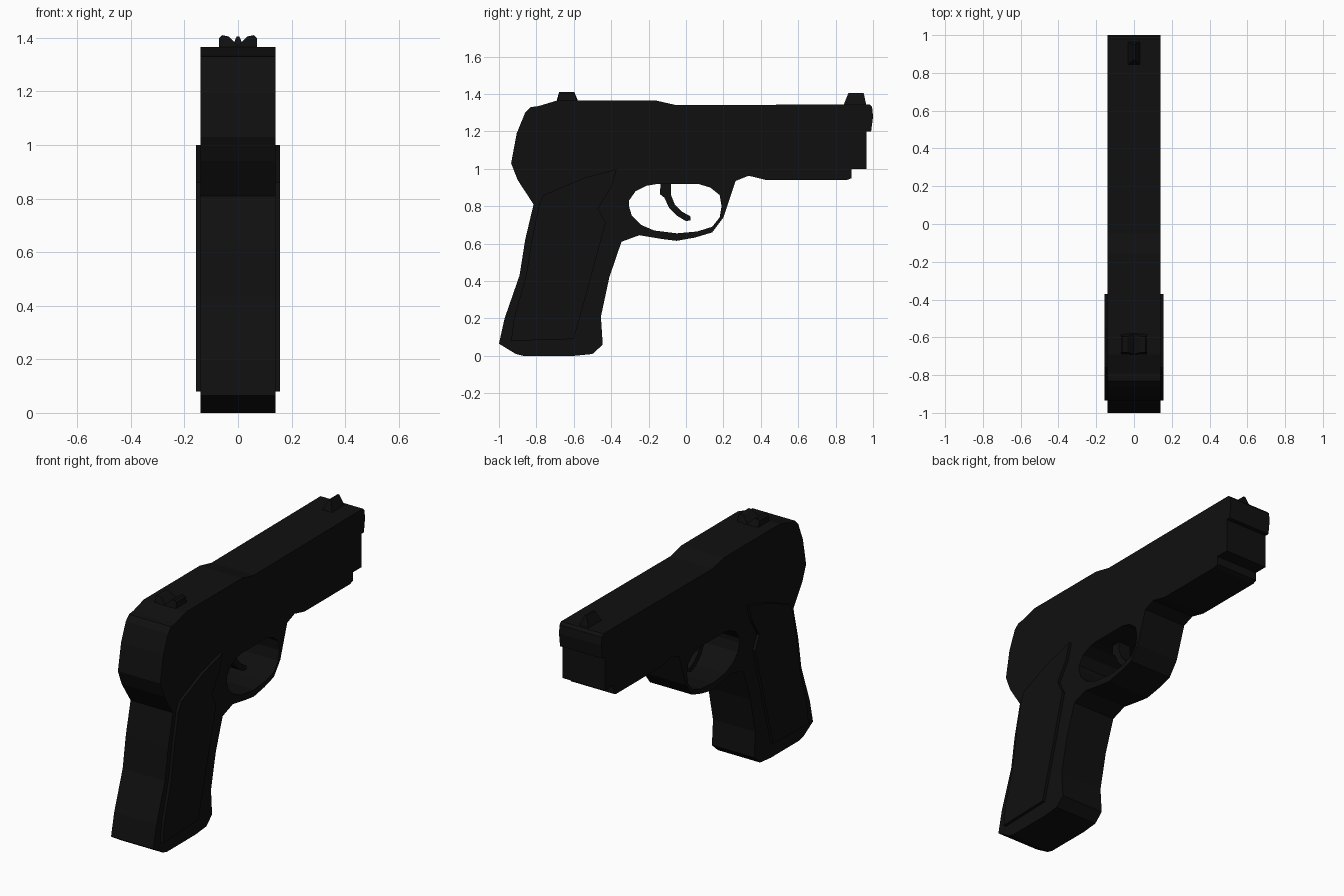
import bpy, bmesh
from mathutils import Vector

black = bpy.data.materials.new("matte black")
black.diffuse_color = (0.005, 0.005, 0.005, 1)


def prism(name, loops, start, depth, axis):
    """Fill an outline (extra loops become holes) and extrude it along axis x or y."""
    bm = bmesh.new()
    for loop in loops:
        if axis == "x":
            vs = [bm.verts.new((start, a, b)) for a, b in loop]
        else:
            vs = [bm.verts.new((a, start, b)) for a, b in loop]
        for i, v in enumerate(vs):
            bm.edges.new((v, vs[(i + 1) % len(vs)]))
    direction = Vector((1, 0, 0)) if axis == "x" else Vector((0, 1, 0))
    bmesh.ops.triangle_fill(bm, use_beauty=True, edges=bm.edges[:], normal=direction)
    ext = bmesh.ops.extrude_face_region(bm, geom=bm.faces[:], use_keep_orig=True)
    moved = [g for g in ext["geom"] if isinstance(g, bmesh.types.BMVert)]
    bmesh.ops.translate(bm, verts=moved, vec=direction * depth)
    bmesh.ops.recalc_face_normals(bm, faces=bm.faces[:])
    me = bpy.data.meshes.new(name)
    bm.to_mesh(me)
    bm.free()
    me.materials.append(black)
    ob = bpy.data.objects.new(name, me)
    bpy.context.collection.objects.link(ob)
    return ob


# Frame, slide, grip and trigger guard as one side silhouette with a finger hole
outline = [
    (-0.83, 1.33), (-0.79, 1.335), (-0.69, 1.365), (-0.16, 1.365), (-0.05, 1.34),
    (0.98, 1.345), (0.995, 1.33), (1.0, 1.28), (0.99, 1.2), (0.965, 1.2),
    (0.965, 1.0), (0.885, 1.0), (0.885, 0.95), (0.86, 0.94), (0.43, 0.94),
    (0.335, 0.963), (0.265, 0.935), (0.24, 0.86), (0.20, 0.74), (0.14, 0.66),
    (0.05, 0.633), (-0.05, 0.615), (-0.13, 0.625), (-0.25, 0.645), (-0.345, 0.61),
    (-0.41, 0.42), (-0.455, 0.21), (-0.445, 0.06), (-0.50, 0.01), (-0.6, 0.0),
    (-0.87, 0.0), (-0.91, 0.01), (-1.0, 0.065), (-0.97, 0.2), (-0.89, 0.43),
    (-0.86, 0.62), (-0.815, 0.81), (-0.9, 0.94), (-0.935, 1.03), (-0.905, 1.19),
    (-0.86, 1.3),
]
hole = [
    (-0.305, 0.83), (-0.27, 0.88), (-0.21, 0.91), (-0.16, 0.918), (0.07, 0.918),
    (0.13, 0.90), (0.18, 0.86), (0.19, 0.80), (0.18, 0.74), (0.14, 0.69),
    (0.06, 0.665), (-0.05, 0.655), (-0.17, 0.67), (-0.24, 0.70), (-0.29, 0.75),
    (-0.305, 0.80),
]
prism("body", [outline, hole], -0.14, 0.28, "x")

# Raised grip panels, mirrored to both sides
panel = [
    (-0.37, 1.0), (-0.40, 0.90), (-0.47, 0.79), (-0.43, 0.71), (-0.50, 0.45),
    (-0.60, 0.09), (-0.935, 0.08), (-0.92, 0.20), (-0.855, 0.43), (-0.825, 0.62),
    (-0.785, 0.81), (-0.76, 0.86), (-0.55, 0.95),
]
grip = prism("grip_panels", [panel], 0.135, 0.022, "x")
grip.modifiers.new("Mirror", "MIRROR")

# Curved trigger
trigger = [
    (-0.135, 0.93), (-0.14, 0.865), (-0.115, 0.845), (-0.09, 0.79), (-0.05, 0.75),
    (0.0, 0.72), (0.025, 0.725), (0.025, 0.745), (-0.02, 0.77), (-0.06, 0.81),
    (-0.08, 0.86), (-0.08, 0.93),
]
prism("trigger", [trigger], -0.04, 0.08, "x")


# Sights: cross-sections run along y, with their upper ends sloped inwards
def sight(name, section, y0, y1, slope0, slope1, z_split):
    ob = prism(name, [section], y0, y1 - y0, "y")
    for v in ob.data.vertices:
        if v.co.z > z_split:
            v.co.y += slope0 if v.co.y < (y0 + y1) / 2 else -slope1


sight("rear_sight", [(-0.07, 1.35), (-0.07, 1.40), (-0.06, 1.41), (-0.035, 1.405),
                     (0, 1.37), (0.035, 1.405), (0.06, 1.41), (0.07, 1.40), (0.07, 1.35)],
      -0.69, -0.58, 0.01, 0.015, 1.38)
sight("front_sight", [(-0.035, 1.335), (-0.005, 1.405), (0.005, 1.405), (0.035, 1.335)],
      0.84, 0.965, 0.028, 0.015, 1.37)
